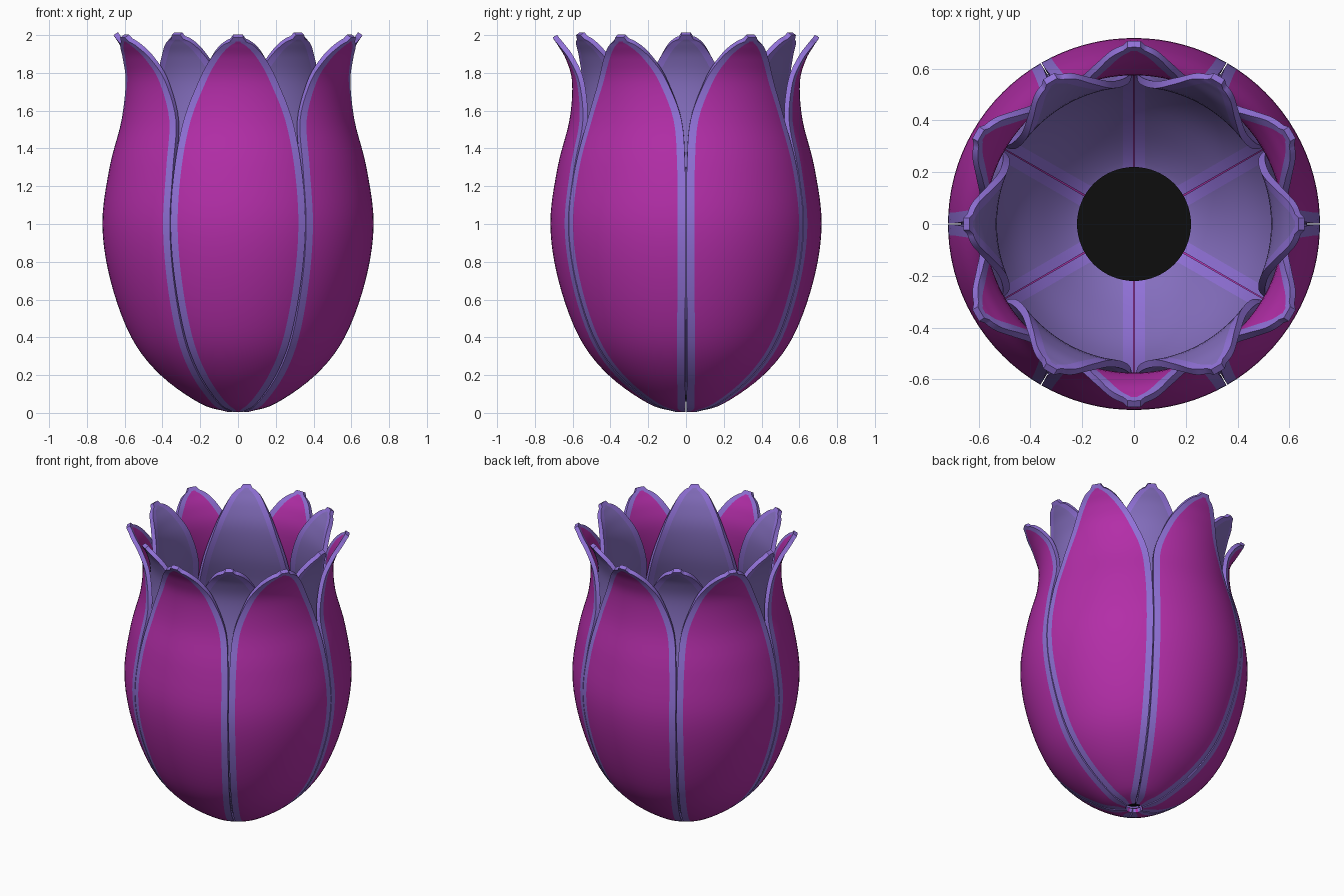
import bpy, bmesh, math
from mathutils import Vector

if "Cube" in bpy.data.objects:
    bpy.data.objects.remove(bpy.data.objects["Cube"])


def material(name, rgb):
    m = bpy.data.materials.new(name)
    m.diffuse_color = (*rgb, 1)
    m.use_nodes = True
    m.node_tree.nodes["Principled BSDF"].inputs["Base Color"].default_value = m.diffuse_color
    return m


MAGENTA = material("magenta", (0.45, 0.027, 0.39))
LAVENDER = material("lavender", (0.23, 0.155, 0.51))
EDGE = material("bright lavender edge", (0.28, 0.165, 0.68))
BLACK = material("black", (0.004, 0.004, 0.004))

# Petal profiles: height, radius, half width in degrees
OUTER = [(0.005, 0.055, 27), (0.05, 0.20, 29), (0.20, 0.41, 29.3), (0.40, 0.565, 29.5),
         (0.70, 0.675, 29.7), (1.0, 0.718, 29.8), (1.3, 0.68, 29.6), (1.55, 0.617, 27.8),
         (1.75, 0.603, 20.5), (1.87, 0.635, 13.5), (1.94, 0.675, 7.5), (1.965, 0.692, 3.5)]
INNER = [(0.06, 0.09, 28), (0.10, 0.23, 29), (0.22, 0.375, 29.5), (0.41, 0.52, 29.7),
         (0.70, 0.63, 29.8), (1.0, 0.668, 29.8), (1.3, 0.633, 29.6), (1.55, 0.572, 27.8),
         (1.75, 0.558, 21), (1.88, 0.59, 13.5), (1.955, 0.63, 7.5), (1.978, 0.645, 3.5)]


def smooth_path(pts, steps=5):
    """Catmull-Rom curve through the profile points."""
    p = [Vector(q) for q in pts]
    p = [2 * p[0] - p[1]] + p + [2 * p[-1] - p[-2]]
    out = []
    for i in range(1, len(p) - 2):
        a, b, c, d = p[i - 1:i + 3]
        for k in range(steps):
            t = k / steps
            out.append(0.5 * (2 * b + (c - a) * t + (2 * a - 5 * b + 4 * c - d) * t * t
                              + (3 * b - a - 3 * c + d) * t ** 3))
    return out + [p[-2]]


def petal_mesh(name, profile, body, cols=14, rim=0.042):
    """Curved petal sheet: body columns, one rim column each side, one rim row on the tip."""
    rows = []
    path = smooth_path(profile)
    for z, r, h in path:
        h = math.radians(h)
        core = max(h - rim / r, 0.3 * h)
        rows.append((z, r, [-h] + [core * (2 * k / cols - 1) for k in range(cols + 1)] + [h]))
    z, r, angles = rows[-1]
    rows.append((z + 0.022, r + 0.014, [a * 0.6 for a in angles]))
    bm = bmesh.new()
    grid = [[bm.verts.new((r * math.cos(a), r * math.sin(a), z)) for a in ang]
            for z, r, ang in rows]
    last = len(grid) - 2
    for i in range(len(grid) - 1):
        for j in range(cols + 2):
            f = bm.faces.new((grid[i][j], grid[i][j + 1], grid[i + 1][j + 1], grid[i + 1][j]))
            f.smooth = True
            f.material_index = 1 if j in (0, cols + 1) or i == last else 0
    me = bpy.data.meshes.new(name)
    bm.to_mesh(me)
    bm.free()
    me.materials.append(body)
    me.materials.append(EDGE)
    return me


def petal_ring(name, mesh, start, thickness):
    for k in range(6):
        ob = bpy.data.objects.new(f"{name}_{k + 1}", mesh)
        bpy.context.collection.objects.link(ob)
        ob.rotation_euler.z = math.radians(start + 60 * k)
        s = ob.modifiers.new("thickness", "SOLIDIFY")
        s.thickness = thickness
        s.offset = -1
        e = ob.modifiers.new("crisp edges", "EDGE_SPLIT")
        e.split_angle = math.radians(40)


# Two staggered rings of six petals
petal_ring("outer_petal", petal_mesh("outer_petal", OUTER, MAGENTA), 30, 0.028)
petal_ring("inner_petal", petal_mesh("inner_petal", INNER, LAVENDER), 0, 0.028)

# Dark centre at the bottom of the cup
bpy.ops.mesh.primitive_cylinder_add(vertices=64, radius=0.22, depth=0.07, location=(0, 0, 0.105))
centre = bpy.context.object
centre.name = "flower_centre"
centre.data.materials.append(BLACK)
bpy.ops.object.shade_smooth_by_angle()
